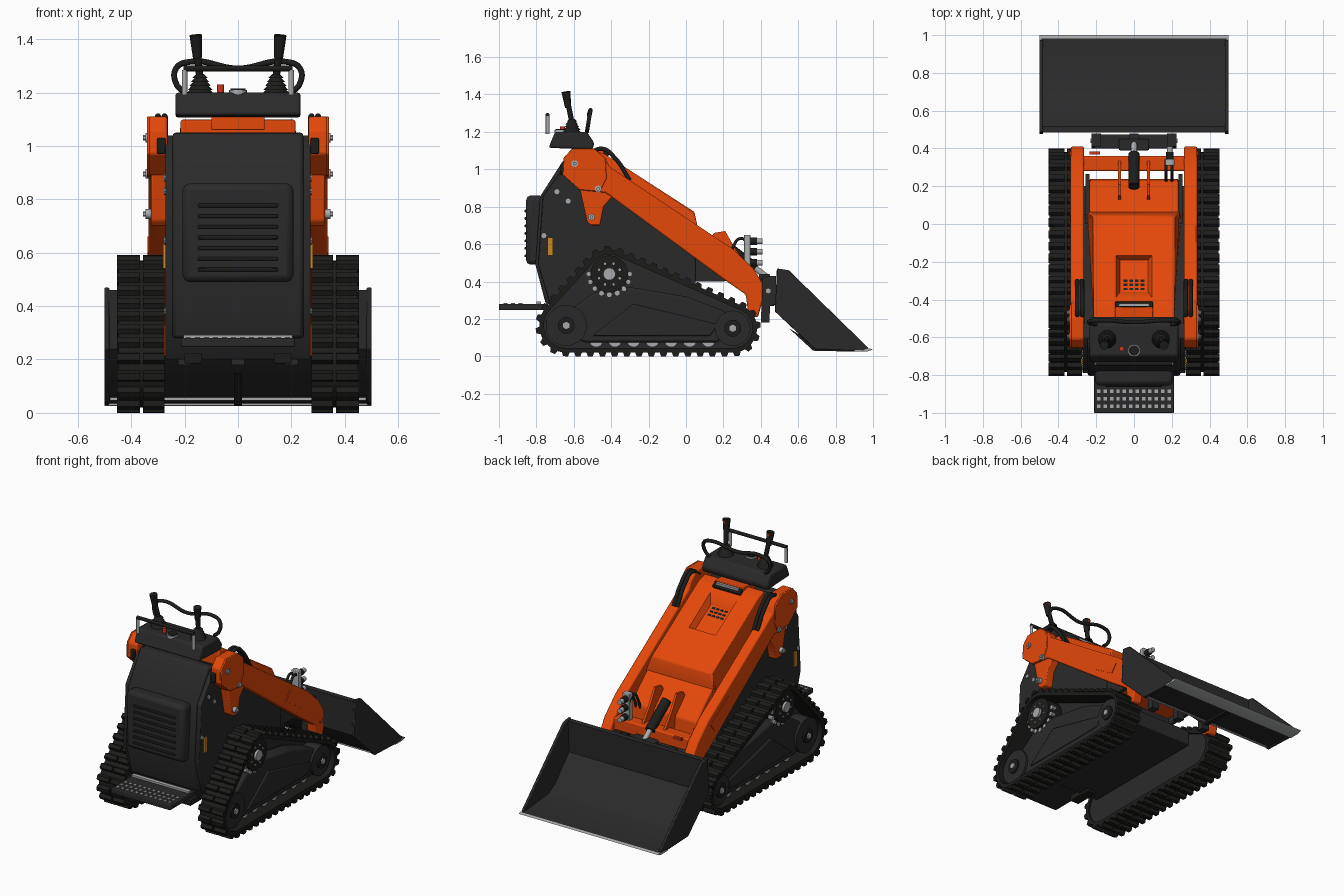
import bpy, bmesh, math
from mathutils import Vector
if "Cube" in bpy.data.objects:
    bpy.data.objects.remove(bpy.data.objects["Cube"], do_unlink=True)

def material(name, *rgb):
    m = bpy.data.materials.new(name)
    m.use_nodes = True
    m.diffuse_color = (*rgb, 1)
    m.node_tree.nodes["Principled BSDF"].inputs["Base Color"].default_value = (*rgb, 1)
    return m

orange = material("orange paint", .78, .065, .003)
dark = material("charcoal paint", .023, .023, .023)
black = material("black rubber", .012, .012, .011)
steel = material("bare steel", .4, .41, .42)
amber = material("amber marker", .6, .24, .02)
red = material("red knob", .6, .04, .01)

def finish(name, bm, mat, bevel=0):
    bmesh.ops.recalc_face_normals(bm, faces=bm.faces)
    mesh = bpy.data.meshes.new(name)
    bm.to_mesh(mesh)
    bm.free()
    mesh.materials.append(mat)
    mesh.shade_smooth()
    mesh.set_sharp_from_angle(angle=math.radians(32))
    ob = bpy.data.objects.new(name, mesh)
    bpy.context.collection.objects.link(ob)
    if bevel:
        mod = ob.modifiers.new("Bevel", "BEVEL")
        mod.width, mod.segments = bevel, 2
    return ob

def add_prism(bm, pts, x0, x1):
    a, b = ([bm.verts.new((x, y, z)) for y, z in pts] for x in (x0, x1))
    bm.faces.new(a)
    bm.faces.new(b[::-1])
    for i in range(len(pts)):
        bm.faces.new((a[i - 1], a[i], b[i], b[i - 1]))

def prism(name, pts, x0, x1, mat, bevel=0):
    """Side profile in y, z extruded along x."""
    bm = bmesh.new()
    add_prism(bm, pts, x0, x1)
    return finish(name, bm, mat, bevel)

def box(name, x, y, z, mat, bevel=0):
    """Box given by its x, y and z ranges."""
    return prism(name, [(y[0], z[0]), (y[1], z[0]), (y[1], z[1]), (y[0], z[1])], *x, mat, bevel)

def rod(name, p, q, r, mat, r2=None, sides=20):
    axis = Vector(q) - Vector(p)
    bm = bmesh.new()
    bmesh.ops.create_cone(bm, cap_ends=True, segments=sides, radius1=r, radius2=r2 or r, depth=axis.length)
    bmesh.ops.transform(bm, matrix=axis.to_track_quat("Z", "Y").to_matrix().to_4x4(), verts=bm.verts)
    bmesh.ops.translate(bm, vec=Vector(p) + axis / 2, verts=bm.verts)
    finish(name, bm, mat)

def pin(name, s, x0, x1, y, z, r, mat, sides=20):
    """Cylinder along x on side s."""
    rod(name, (x0 * s, y, z), (x1 * s, y, z), r, mat, sides=sides)

def tube(name, pts, r, mat):
    cu = bpy.data.curves.new(name, "CURVE")
    cu.dimensions, cu.bevel_depth, cu.bevel_resolution, cu.use_fill_caps = "3D", r, 3, True
    points = cu.splines.new("BEZIER").bezier_points
    points.add(len(pts) - 1)
    for bp, p in zip(points, pts):
        bp.co, bp.handle_left_type, bp.handle_right_type = p, "AUTO", "AUTO"
    cu.materials.append(mat)
    bpy.context.collection.objects.link(bpy.data.objects.new(name, cu))

# Track path wrapped round rear idler, front idler and drive sprocket
wheels = [(-.64, .165, .165), (.25, .15, .15), (-.41, .44, .15)]

def track_path(inset, steps=14):
    angles, pts = [], []
    for a, b in zip(wheels, wheels[1:] + wheels[:1]):
        dy, dz = b[0] - a[0], b[1] - a[1]
        angles.append(math.atan2(dz, dy) - math.acos((a[2] - b[2]) / math.hypot(dy, dz)))
    for i, (y, z, r) in enumerate(wheels):
        sweep = (angles[i] - angles[i - 1]) % math.tau
        for k in range(steps + 1):
            t = angles[i - 1] + sweep * k / steps
            pts.append(Vector((y + (r - inset) * math.cos(t), z + (r - inset) * math.sin(t))))
    return pts

def track(s, side):
    x0, x1, mid = .275 * s, .447 * s, .362 * s
    bm = bmesh.new()
    rings = [[bm.verts.new((x, y, z)) for y, z in track_path(inset)]
             for x, inset in ((x0, .02), (x1, .02), (x1, .045), (x0, .045))]
    for a, b in zip(rings, rings[1:] + rings[:1]):
        for i in range(len(a)):
            bm.faces.new((a[i - 1], a[i], b[i], b[i - 1]))
    # Paired tread lugs evenly spaced round the belt
    path = track_path(.022)
    segments = [(a, b - a) for a, b in zip(path, path[1:] + path[:1])]
    pitch, along = sum(d.length for a, d in segments) / 43, .001
    for a, d in segments:
        t = d.normalized()
        out = Vector((t.y, -t.x)) * .022
        while along < d.length:
            p = a + t * along
            quad = [p - t * .021, p + t * .021, p + t * .013 + out, p - t * .013 + out]
            add_prism(bm, quad, x0, mid - .006 * s)
            add_prism(bm, quad, mid + .006 * s, x1 + .006 * s)
            along += pitch
        along -= d.length
    finish(side + "_track", bm, black)
    prism(side + "_track_inner_plate", track_path(.035), .285 * s, .31 * s, dark)
    prism(side + "_track_frame", [(-.55, .075), (.17, .075), (.25, .16), (.21, .24), (0, .32), (-.3, .37),
                                  (-.49, .34), (-.62, .25), (-.64, .15)], .31 * s, .405 * s, dark, .012)
    prism(side + "_frame_rib", [(-.5, .11), (.13, .11), (.17, .17), (-.28, .28)], .4 * s, .415 * s, dark, .006)
    for y, z, r in wheels[:2]:
        pin(side + "_idler", s, .32, .42, y, z, r - .055, dark)
        pin(side + "_idler_hub", s, .41, .432, y, z, .045, black)
        pin(side + "_idler_bolt", s, .43, .44, y, z, .02, steel, 6)
    for i in range(7):
        pin(side + "_road_roller", s, .32, .39, i * .1 - .48, .085, .036, steel)
    # Drive sprocket with pins
    y, z, r = wheels[2]
    pin(side + "_sprocket", s, .32, .425, y, z, .1, black)
    pin(side + "_sprocket_hub", s, .42, .44, y, z, .033, steel)
    for i in range(16):
        c, d = math.cos(i * math.tau / 16), math.sin(i * math.tau / 16)
        if d < .3:
            pin(side + "_sprocket_pin", s, .38, .41, y + .11 * c, z + .11 * d, .014, steel, 8)
        if i % 2:
            pin(side + "_hub_bolt", s, .42, .431, y + .06 * c, z + .06 * d, .007, steel, 6)

# Chassis, front panel and knee pad
prism("chassis", [(-.79, .49), (-.73, .29), (-.68, .2), (.2, .2), (.2, .3), (.05, .37), (.05, .54), (-.42, .96),
                  (-.6, 1.04), (-.66, 1), (-.765, .855)], -.272, .272, dark, .005)
prism("front_panel", [(-.805, .49), (-.75, .28), (-.65, .28), (-.6, 1.05), (-.655, 1.05), (-.78, .855)],
      -.245, .245, dark, .012)
box("knee_pad", (-.207, .207), (-.855, -.76), (.49, .86), dark, .025)
for i in range(7):
    box("pad_rib", (-.15, .15), (-.863, -.85), (.53 + i * .04, .544 + i * .04), black, .004)
# Standing platform with punched tread
box("step", (-.213, .213), (-1, -.74), (.247, .28), dark, .005)
for i in range(36):
    x, y = -.186 + i % 12 * .0338, -.965 + i // 12 * .04
    box("step_tread", (x - .009, x + .009), (y - .01, y + .01), (.279, .284), steel)
box("step_edge", (-.205, .205), (-.8, -.775), (.272, .292), steel)
# Engine hood, narrower at the top, with a tapered recess and vent slots
hood = prism("hood", [(-.5, 1.1), (-.44, 1.085), (.045, .772), (.065, .68), (.05, .55), (-.5, .86)],
             -.247, .247, orange, .008)
cutter = prism("hood_cutter", [(-.395, 1.065), (-.16, .915), (-.19, .88), (-.36, .985)], -.1, .1, orange)
for ob, low, high in ((hood, .77, 2), (cutter, 0, .9), (cutter, .98, 1)):
    for v in ob.data.vertices:
        if low < v.co.z < high:
            v.co.x *= .87 if ob == hood else .75
cut = hood.modifiers.new("Recess", "BOOLEAN")
cut.operation, cut.object = "DIFFERENCE", cutter
bpy.context.view_layer.objects.active = hood
for mod in ("Bevel", "Recess"):
    bpy.ops.object.modifier_apply(modifier=mod)
bpy.data.objects.remove(cutter, do_unlink=True)
for i in range(12):
    x, y = -.045 + i % 4 * .03, -.35 + i // 4 * .022
    z = .985 - .618 * (y + .36)
    prism("vent_slot", [(y, z + .004), (y + .012, z - .004), (y, z - .01)], x - .01, x + .01, black)
box("hood_top", (-.1, .1), (-.6, -.44), (1.06, 1.11), orange, .004)
prism("hood_handle", [(-.44, 1.105), (-.41, 1.085), (-.42, 1.06), (-.45, 1.07)], -.1, .1, black, .004)
box("hood_latch", (-.08, .08), (-.435, -.42), (1.07, 1.105), steel)
prism("front_cover", [(.03, .7), (.07, .68), (.13, .63), (.23, .53), (.24, .44), (.03, .44)], -.235, .235, orange, .008)
# Loader arms, pivots, tracks and controls on each side
for s, side in ((1, "left"), (-1, "right")):
    track(s, side)
    head = [(-.57, .89), (-.66, .97), (-.655, 1.06), (-.61, 1.11), (-.49, 1.11), (-.43, 1.06)]
    prism(side + "_arm", head + [(-.41, 1.015), (.25, .575), (.36, .47), (.41, .39), (.41, .3), (.385, .21), (.335, .21),
                                 (.32, .33), (.19, .42), (-.43, .875)], .265 * s, .335 * s, orange, .008)
    prism(side + "_pivot_plate", head + [(-.425, .95), (-.46, .88)], .33 * s, .341 * s, orange, .004)
    prism(side + "_arm_panel", [(.01, .6), (.05, .66), (.23, .54), (.19, .49)], .33 * s, .339 * s, orange)
    prism(side + "_tower_bracket", [(-.57, .91), (-.53, .72), (-.51, .7), (-.46, .7), (-.44, .8), (-.38, .87)],
          .262 * s, .325 * s, orange, .006)
    prism(side + "_side_web", [(0, .4), (.2, .4), (.265, .42), (.265, .5), (0, .6)], .236 * s, .258 * s, dark)
    for y, z in ((-.595, 1.03), (-.47, .895), (-.505, .745)):
        pin(side + "_pivot_pin", s, .32, .347, y, z, .018, steel, 12)
        pin(side + "_pivot_nut", s, .34, .356, y, z, .01, steel, 6)
    pin(side + "_foot_pin", s, .33, .342, .37, .34, .014, orange)
    for y, z in ((-.63, .83), (-.76, .645), (-.69, .88), (-.58, .38)):
        pin(side + "_body_bolt", s, .26, .278, y, z, .014, steel, 8)
    box(side + "_marker", (.27 * s, .281 * s), (-.74, -.712), (.54, .635), amber)
    box(side + "_hose_clamp", (.272 * s, .303 * s), (-.672, -.64), (.97, 1.03), black, .005)
    for x in (.275 * s, .3 * s):
        tube(side + "_hose", [(x, -.53, 1.07), (x, -.45, 1.11), (x, -.38, 1.06), (x, -.3, .94)], .012, black)
    prism(side + "_cylinder_lug", [(.1, .58), (.15, .66), (.21, .67), (.26, .58), (.34, .47), (.25, .45)],
          .07 * s, .085 * s, orange)
    box(side + "_step_bracket", (.135 * s, .2 * s), (-.77, -.6), (.185, .225), black, .004)
    # Joystick with bellows boot
    for i in range(5):
        z, r = 1.195 + i * .015, .052 - i * .006
        rod(side + "_boot", (.142 * s, -.61, z), (.142 * s, -.61, z + .015), r, black, r - .014)
    rod(side + "_stick", (.142 * s, -.61, 1.25), (.153 * s, -.63, 1.35), .014, black)
    rod(side + "_grip", (.152 * s, -.63, 1.33), (.158 * s, -.642, 1.415), .017, black, .024)
    rod(side + "_grip_button", (.158 * s, -.64, 1.4), (.158 * s, -.617, 1.4), .008, red)
    rod(side + "_rail_post", (.2 * s, -.74, 1.19), (.2 * s, -.74, 1.285), .01, steel)
    prism(side + "_bucket_cheek", [(.487, .47), (.55, .46), (.975, .045), (.95, .028), (.69, .038), (.475, .24)],
          .482 * s, .5 * s, dark, .004)
# Control console and hand rails
prism("console", [(-.735, 1.115), (-.5, 1.105), (-.49, 1.14), (-.53, 1.2), (-.7, 1.2)], -.235, .235, dark, .012)
pin("rear_rail", 1, -.205, .205, -.74, 1.29, .011, black)
rail = [(.2, -.53, 1.2), (.23, -.525, 1.23), (.232, -.515, 1.29), (.18, -.51, 1.315)]
tube("grab_bar", [(-x, y, z) for x, y, z in rail] + [(0, -.52, 1.29)] + rail[::-1], .011, black)
rod("gauge_rim", (0, -.67, 1.19), (0, -.67, 1.21), .033, steel)
rod("gauge_face", (0, -.67, 1.2), (0, -.67, 1.215), .028, black)
rod("stop_knob", (-.065, -.66, 1.19), (-.065, -.66, 1.23), .013, red)
# Cross tube, tilt cylinder, tool coupler and valves
box("cross_tube", (-.27, .27), (.28, .36), (.4, .48), orange, .008)
rod("tilt_cylinder", (0, .2, .6), (0, .37, .47), .03, black)
rod("tilt_rod", (0, .36, .48), (0, .45, .41), .016, steel)
box("tilt_clevis", (-.08, .08), (.39, .45), (.36, .44), dark, .006)
box("coupler_bar", (-.21, .21), (.4, .45), (.36, .42), dark, .006)
box("coupler_plate", (-.2, .2), (.44, .475), (.27, .42), dark, .006)
for x in (-.2, 0, .2):
    prism("coupler_rib", [(.4, .18), (.445, .18), (.45, .27), (.48, .28), (.48, .43), (.41, .43)], x - .025, x + .025, dark)
    pin("coupler_bolt", 1, x - .03, x + .03, .44, .35, .014, steel, 6)
box("valve_block", (.165, .215), (.31, .345), (.47, .65), steel, .004)
for z in (.5, .56, .615):
    rod("quick_fitting", (.19, .34, z), (.19, .38, z), .02, black)
    rod("fitting_tip", (.19, .37, z), (.19, .41, z), .015, steel)
for x in (.17, .2):
    tube("valve_hose", [(x, .34, .6), (x, .29, .63), (x, .25, .58), (x, .22, .5)], .008, black)
box("lock_lever", (-.235, -.18), (.368, .385), (.47, .485), red)
# Bucket shell, cutting edge, wear bar and skid rib
prism("bucket_shell", [(.983, .034), (.71, .045), (.64, .08), (.485, .24), (.485, .46), (.52, .46), (.51, .255),
                       (.65, .105), (.72, .065), (.983, .042)], -.49, .49, dark)
prism("cutting_edge", [(.9, .027), (.9, .035), (.983, .042), (1, .036), (.97, .026)], -.5, .5, steel)
box("wear_bar", (-.48, .48), (.685, .7), (.046, .058), steel)
prism("skid_rib", [(.55, .15), (.68, .03), (.9, .025), (.9, .04), (.7, .06)], -.015, .015, black)
